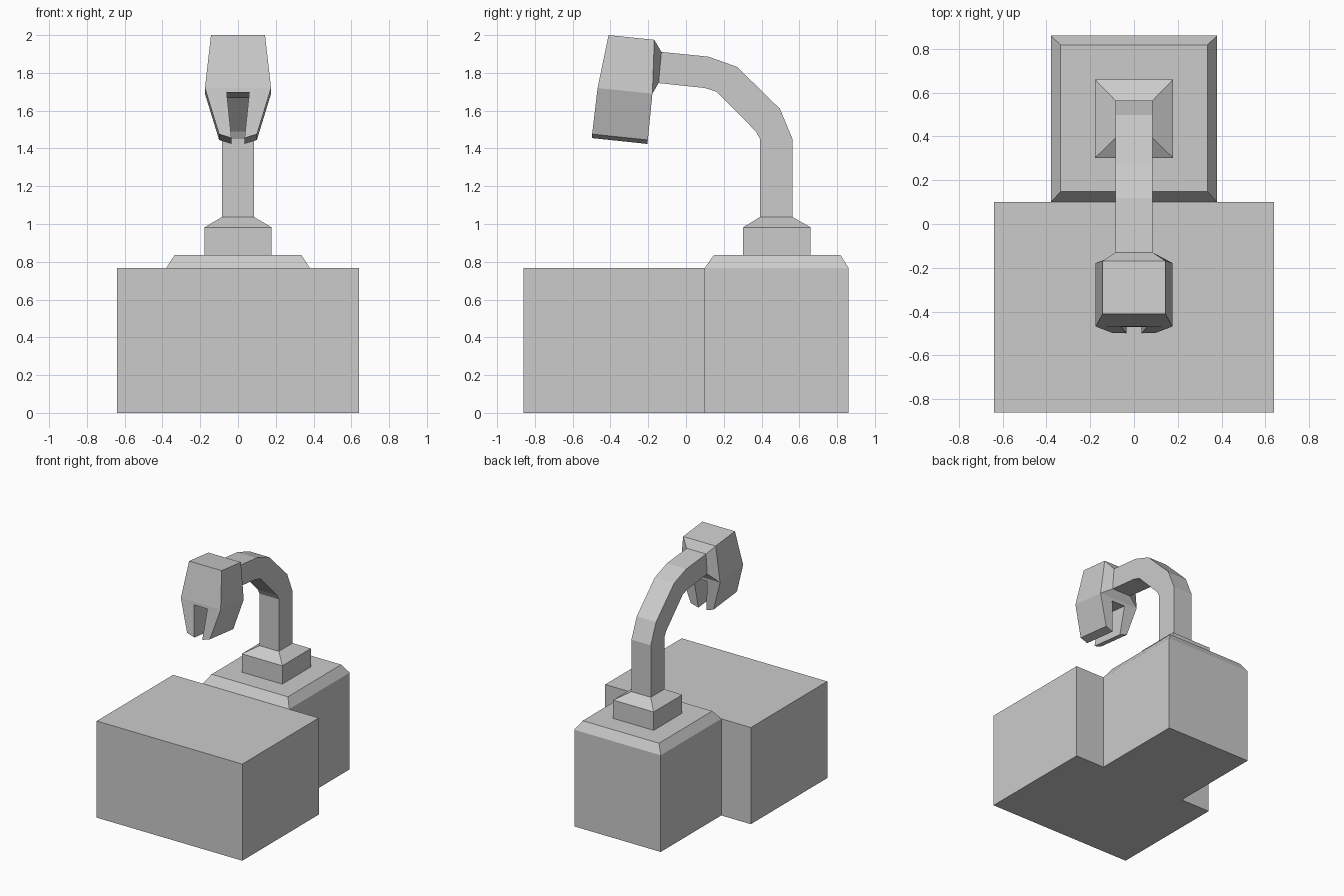
import bpy, bmesh

if "Cube" in bpy.data.objects:
    bpy.data.objects.remove(bpy.data.objects["Cube"])


def make(name, verts, faces):
    bm = bmesh.new()
    vs = [bm.verts.new(v) for v in verts]
    for f in faces:
        bm.faces.new([vs[i] for i in f])
    bmesh.ops.recalc_face_normals(bm, faces=bm.faces)
    me = bpy.data.meshes.new(name)
    bm.to_mesh(me)
    bm.free()
    ob = bpy.data.objects.new(name, me)
    bpy.context.collection.objects.link(ob)
    return ob


def loft(name, loops):
    """Skin a row of equal-sized vertex loops and cap both ends."""
    n = len(loops[0])
    faces = [tuple(range(n)), tuple(range((len(loops) - 1) * n, len(loops) * n))]
    for k in range(len(loops) - 1):
        for i in range(n):
            j = (i + 1) % n
            faces.append((k * n + i, k * n + j, (k + 1) * n + j, (k + 1) * n + i))
    return make(name, [v for loop in loops for v in loop], faces)


def rect(hx, y0, y1, z):
    return [(-hx, y0, z), (hx, y0, z), (hx, y1, z), (-hx, y1, z)]


# Base: T-shaped block, wide in front and narrow behind
half = [(0.64, -0.86), (0.64, 0.10), (0.38, 0.10), (0.38, 0.86)]
outline = half + [(-x, y) for x, y in reversed(half)]
loft("base_block", [[(x, y, z) for x, y in outline] for z in (0, 0.768)])

# Chamfered cap on the narrow block
loft("base_cap", [rect(0.38, 0.10, 0.86, 0.768), rect(0.335, 0.148, 0.818, 0.836)])

# Collar with a sloped top
loft("collar", [rect(0.178, 0.302, 0.66, 0.836), rect(0.178, 0.302, 0.66, 0.982),
                rect(0.085, 0.392, 0.564, 1.037)])

# Bent arm: outer (y, z), inner (y, z), outer half width, inner half width
arm = [((0.564, 1.03), (0.392, 1.03), 0.085, 0.085),
       ((0.564, 1.45), (0.392, 1.45), 0.085, 0.085),
       ((0.497, 1.61), (0.370, 1.49), 0.085, 0.085),
       ((0.270, 1.832), (0.162, 1.70), 0.085, 0.085),
       ((0.118, 1.886), (0.100, 1.72), 0.085, 0.085),
       ((-0.130, 1.911), (-0.145, 1.746), 0.085, 0.085),
       ((-0.168, 1.975), (-0.178, 1.69), 0.143, 0.175)]  # flare into the head
loft("arm", [[(-wo, *o), (wo, *o), (wi, *i), (-wi, *i)] for o, i, wo, wi in arm])

# Head with two prongs: half width, front (y, z), back (y, z)
head = [(0.143, (-0.410, 2.0), (-0.168, 1.975)),
        (0.175, (-0.468, 1.72), (-0.178, 1.69)),
        (0.100, (-0.497, 1.476), (-0.202, 1.445)),
        (0.035, (-0.499, 1.455), (-0.205, 1.424)),
        (0.060, (-0.470, 1.697), (-0.180, 1.668))]
# vertex index = 4 * point + 2 * back + left
verts = [(s * x, *p) for x, f, b in head for p in (f, b) for s in (1, -1)]


def hv(point, back, left):
    return 4 * point + 2 * back + left


faces = []
for back in (0, 1):
    for a, b in ((0, 1), (1, 4)):  # brow and bridge
        faces.append((hv(a, back, 0), hv(b, back, 0), hv(b, back, 1), hv(a, back, 1)))
    for left in (0, 1):  # prong fronts and backs
        faces.append([hv(p, back, left) for p in (1, 2, 3, 4)])
for left in (0, 1):  # sides, prong tips and inner prong walls
    for p in range(4):
        faces.append((hv(p, 0, left), hv(p + 1, 0, left), hv(p + 1, 1, left), hv(p, 1, left)))
for p in (0, 4):  # top and notch ceiling
    faces.append((hv(p, 0, 0), hv(p, 0, 1), hv(p, 1, 1), hv(p, 1, 0)))
make("head", verts, faces)
